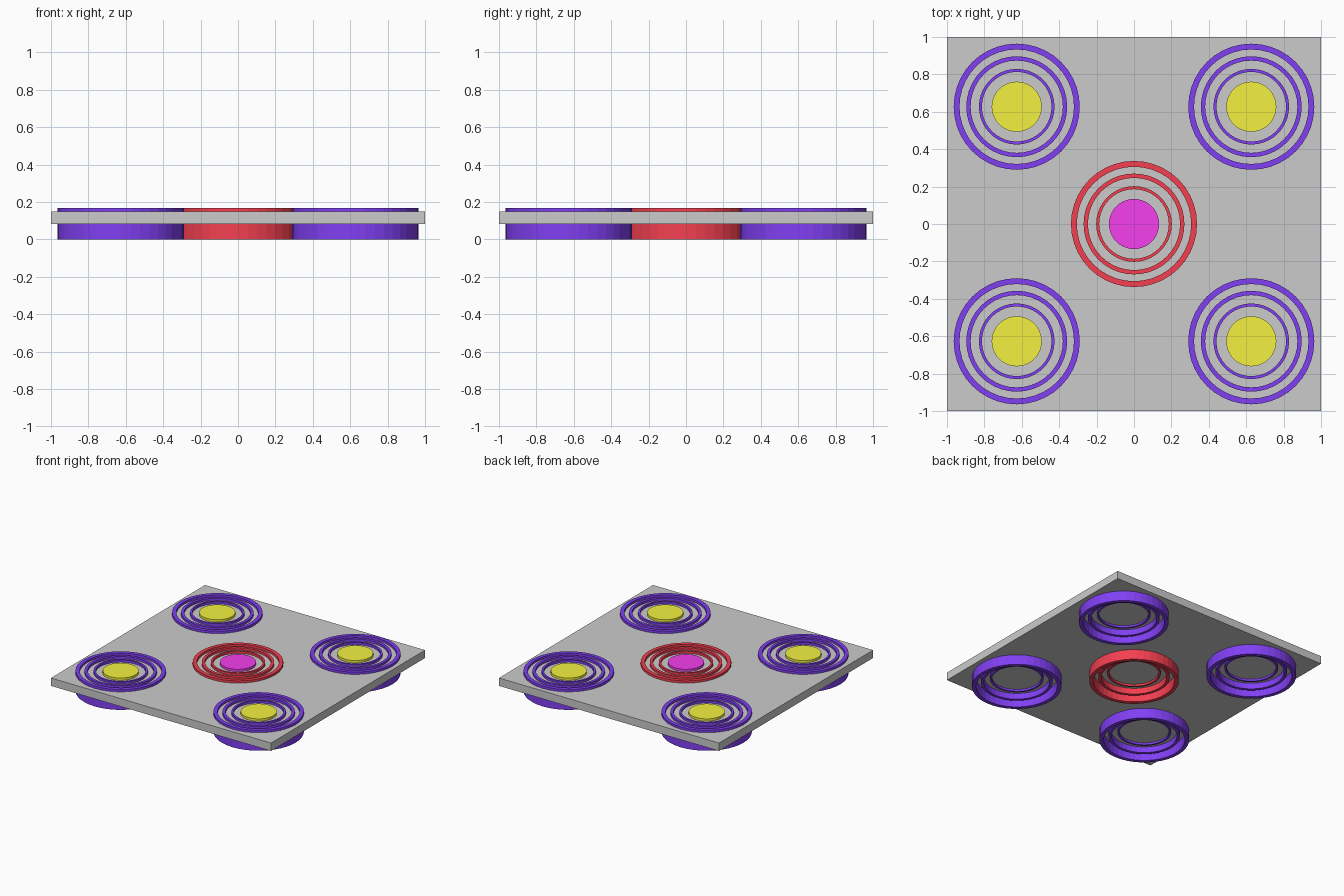
import bpy, bmesh
from math import cos, sin, tau

if "Cube" in bpy.data.objects:
    bpy.data.objects.remove(bpy.data.objects["Cube"])

SIDES = 40
TOP = 0.167      # shared top level of rings and discs
OFFSET = 0.627   # corner target distance from the centre


def material(name, rgb):
    m = bpy.data.materials.new(name)
    m.diffuse_color = (*rgb, 1)
    m.use_nodes = True
    m.node_tree.nodes["Principled BSDF"].inputs["Base Color"].default_value = m.diffuse_color
    return m


def lathe(name, profile, centre, mat):
    """Spin a closed (r, z) profile around a vertical axis."""
    bm = bmesh.new()
    loops = [[bm.verts.new((r * cos(tau * i / SIDES), r * sin(tau * i / SIDES), z))
              for r, z in profile] for i in range(SIDES)]
    n = len(profile)
    for i in range(SIDES):
        a, b = loops[i], loops[(i + 1) % SIDES]
        for j in range(n):
            k = (j + 1) % n
            bm.faces.new((a[j], b[j], b[k], a[k]))
    bmesh.ops.recalc_face_normals(bm, faces=bm.faces)
    mesh = bpy.data.meshes.new(name)
    bm.to_mesh(mesh)
    bm.free()
    mesh.materials.append(mat)
    ob = bpy.data.objects.new(name, mesh)
    ob.location = (*centre, 0)
    bpy.context.collection.objects.link(ob)


def target(name, centre, ring_mat, disc_mat):
    # Nested rings, each a scaled copy hanging from the top level
    for part, s, wall in (("outer_ring", 1.0, 0.031), ("middle_ring", 0.8, 0.023),
                          ("inner_ring", 0.6, 0.016)):
        r, low = 0.337 * s, TOP * (1 - s)
        lathe(f"{name}_{part}",
              [(r - wall, low), (r, low), (r, TOP), (r - wall, TOP)], centre, ring_mat)
    # Central disc, seated in the plate
    bpy.ops.mesh.primitive_cylinder_add(vertices=SIDES, radius=0.134, depth=TOP * 0.4,
                                        location=(*centre, TOP * 0.8))
    disc = bpy.context.object
    disc.name = f"{name}_disc"
    disc.data.materials.append(disc_mat)


blue = material("blue", (0.22, 0.05, 0.9))
red = material("red", (0.9, 0.05, 0.08))
yellow = material("yellow", (0.9, 0.88, 0.05))
magenta = material("magenta", (0.9, 0.05, 0.84))

# Square plate
bpy.ops.mesh.primitive_cube_add(size=1, location=(0, 0, 0.1155))
plate = bpy.context.object
plate.name = "plate"
plate.scale = (2, 2, 0.065)

# Centre and corner targets
target("centre", (0, 0), red, magenta)
for sx, side in ((-1, "left"), (1, "right")):
    for sy, end in ((-1, "front"), (1, "back")):
        target(f"{end}_{side}", (sx * OFFSET, sy * OFFSET), blue, yellow)
